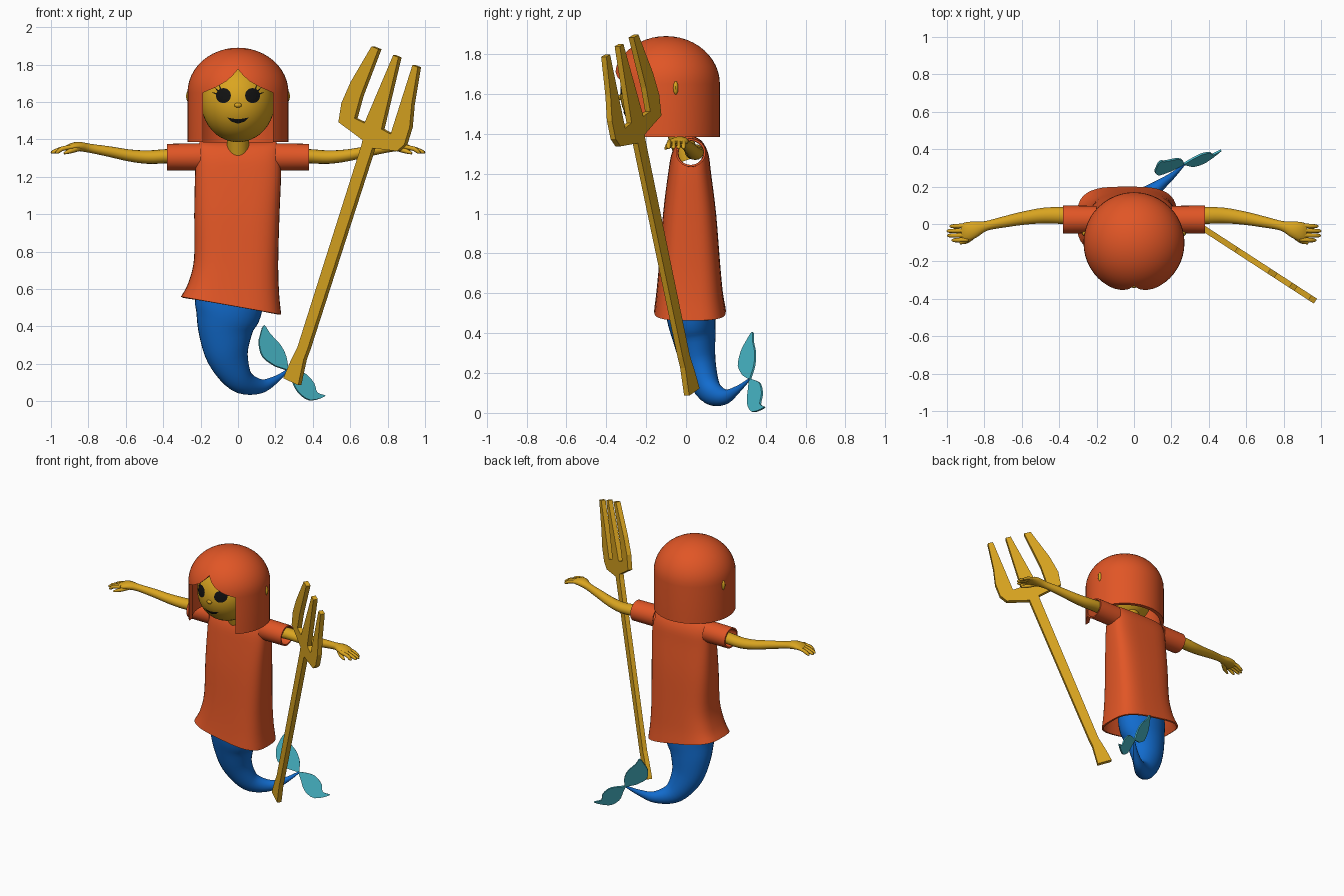
import bpy, bmesh, math
from mathutils import Vector

if "Cube" in bpy.data.objects:
    bpy.data.objects.remove(bpy.data.objects["Cube"])


def material(name, rgb):
    m = bpy.data.materials.new(name)
    m.diffuse_color = (*rgb, 1)
    m.use_nodes = True
    m.node_tree.nodes["Principled BSDF"].inputs["Base Color"].default_value = m.diffuse_color
    return m


RED = material("orange red", (0.75, 0.092, 0.019))
GOLD = material("golden", (0.70, 0.376, 0.0144))
BLUE = material("tail blue", (0.006, 0.15, 0.62))
TEAL = material("fin teal", (0.065, 0.48, 0.58))
BLACK = material("black", (0.006, 0.006, 0.006))


def make(name, verts, faces, mat, fix=True):
    me = bpy.data.meshes.new(name)
    me.from_pydata([tuple(v) for v in verts], [], faces)
    if fix:
        bm = bmesh.new()
        bm.from_mesh(me)
        bmesh.ops.remove_doubles(bm, verts=bm.verts, dist=1e-5)
        bmesh.ops.recalc_face_normals(bm, faces=bm.faces)
        bm.to_mesh(me)
        bm.free()
    me.materials.append(mat)
    ob = bpy.data.objects.new(name, me)
    bpy.context.collection.objects.link(ob)
    return ob


def activate(ob):
    bpy.ops.object.select_all(action='DESELECT')
    ob.select_set(True)
    bpy.context.view_layer.objects.active = ob


def smooth(ob, deg=40):
    activate(ob)
    bpy.ops.object.shade_smooth_by_angle(angle=math.radians(deg))


def thicken(ob, t):
    mod = ob.modifiers.new("shell", 'SOLIDIFY')
    mod.thickness, mod.offset = t, -1
    activate(ob)
    bpy.ops.object.modifier_apply(modifier="shell")


def cut(ob, cutter):
    mod = ob.modifiers.new("cut", 'BOOLEAN')
    mod.operation, mod.object, mod.solver = 'DIFFERENCE', cutter, 'EXACT'
    activate(ob)
    bpy.ops.object.modifier_apply(modifier="cut")
    bpy.data.objects.remove(cutter)


def spline(rows, steps=4):
    """Catmull-Rom interpolation of rows of numbers."""
    out = []
    for i in range(len(rows) - 1):
        p0, p1, p2 = rows[max(i - 1, 0)], rows[i], rows[i + 1]
        p3 = rows[min(i + 2, len(rows) - 1)]
        for s in range(steps):
            t = s / steps
            out.append([0.5 * (2 * b + (c - a) * t + (2 * a - 5 * b + 4 * c - d) * t * t
                               + (3 * b - a - 3 * c + d) * t ** 3)
                        for a, b, c, d in zip(p0, p1, p2, p3)])
    return out + [list(rows[-1])]


def loft(name, rings, mat, start=True, end=True):
    n = len(rings[0])
    faces = [(k * n + i, k * n + (i + 1) % n, (k + 1) * n + (i + 1) % n, (k + 1) * n + i)
             for k in range(len(rings) - 1) for i in range(n)]
    if start:
        faces.append(tuple(range(n)))
    if end:
        faces.append(tuple((len(rings) - 1) * n + i for i in range(n)))
    return make(name, [v for r in rings for v in r], faces, mat)


def tube(name, rows, mat, ref, n=16, caps=True, steps=4):
    """Rows are x, y, z, side radius, up radius."""
    rows = spline(rows, steps)
    rings = []
    for k, (x, y, z, a, b) in enumerate(rows):
        t = Vector(rows[min(k + 1, len(rows) - 1)][:3]) - Vector(rows[max(k - 1, 0)][:3])
        t.normalize()
        side = t.cross(Vector(ref)).normalized()
        up = side.cross(t)
        rings.append([Vector((x, y, z)) + side * a * math.cos(q) + up * b * math.sin(q)
                      for q in (2 * math.pi * i / n for i in range(n))])
    return loft(name, rings, mat, caps, caps)


def prism(name, pts, mat, to3d, offset):
    """Extrude a flat outline by plus and minus an offset vector."""
    o = Vector(offset)
    return loft(name, [[Vector(to3d(*p)) + o * s for p in pts] for s in (-1, 1)], mat)


def ball(name, c, r, mat, seg=32):
    bm = bmesh.new()
    bmesh.ops.create_uvsphere(bm, u_segments=seg, v_segments=seg // 2, radius=1)
    for v in bm.verts:
        v.co = Vector([c[i] + r[i] * v.co[i] for i in range(3)])
    me = bpy.data.meshes.new(name)
    bm.to_mesh(me)
    bm.free()
    me.materials.append(mat)
    ob = bpy.data.objects.new(name, me)
    bpy.context.collection.objects.link(ob)
    smooth(ob)
    return ob


# Head, ears, nose and neck
HC, HR = (0, -0.115, 1.6), (0.197, 0.215, 0.215)
ball("head", HC, HR, GOLD, 40)
for s in (-1, 1):
    ball("ear", (s * 0.258, -0.052, 1.63), (0.02, 0.014, 0.036), GOLD, 12)
ball("nose", (0, -0.33, 1.583), (0.02, 0.012, 0.013), GOLD, 12)
smooth(tube("neck", [(0, 0.01, 1.27, 0.06, 0.06), (0, -0.05, 1.45, 0.06, 0.06)], GOLD, (0, 1, 0), 20))


# Painted face details laid on the head surface
def on_face(x, z, off=0.005):
    d = 1 - (x / HR[0]) ** 2 - ((z - HC[2]) / HR[2]) ** 2
    return (x, HC[1] - HR[1] * math.sqrt(max(d, 0.01)) - off, z)


def face_plate(name, pts, mid):
    n = len(pts)
    verts = [on_face(*mid)]
    verts += [on_face((x + mid[0]) / 2, (z + mid[1]) / 2) for x, z in pts]
    verts += [on_face(x, z) for x, z in pts]
    faces = []
    for i in range(n):
        j = (i + 1) % n
        faces += [(0, 1 + i, 1 + j), (1 + i, 1 + n + i, 1 + n + j, 1 + j)]
    make(name, verts, faces, BLACK, fix=False)


for s in (-1, 1):
    ex, ez = s * 0.078, 1.634
    face_plate("eye", [(ex + 0.04 * math.cos(a), ez + 0.04 * math.sin(a))
                       for a in (2 * math.pi * i / 24 for i in range(24))], (ex, ez))
    for deg in (15, 42, 68):
        a = math.radians(deg)
        pts = [(ex + s * r * math.cos(a + w), ez + r * math.sin(a + w))
               for r, w in ((0.036, -0.13), (0.068, 0), (0.036, 0.13))]
        pts = pts[::s]
        face_plate("eyelash", pts, (sum(p[0] for p in pts) / 3, sum(p[1] for p in pts) / 3))
face_plate("mouth", [(-0.06, 1.518), (-0.035, 1.495), (0, 1.484), (0.035, 1.495), (0.06, 1.518),
                     (0.03, 1.511), (0, 1.508), (-0.03, 1.511)], (0, 1.498))

# Hair: hollow dome with a parted opening at the front
quarter = [math.pi / 2 * i / 12 for i in range(13)]
profile = [(0.27, 1.385)] + [(0.27 * math.cos(a), 1.65 + 0.24 * math.sin(a)) for a in quarter]
profile += [(0.243 * math.cos(a), 1.65 + 0.213 * math.sin(a)) for a in reversed(quarter)]
profile += [(0.243, 1.385), (0.27, 1.385)]
hair = loft("hair", [[(r * math.cos(q), -0.1 + r * math.sin(q), z)
                      for q in (2 * math.pi * i / 48 for i in range(48))]
                     for r, z in profile], RED, False, False)
half = [(0.187, 1.3), (0.187, 1.65), (0.12, 1.678), (0.06, 1.712), (0.025, 1.745)]
opening = half + [(0, 1.775)] + [(-x, z) for x, z in reversed(half)]
cut(hair, prism("hair_cutter", opening, RED, lambda x, z: (x, -0.35, z), (0, 0.25, 0)))
smooth(hair)

# Dress body: rows are centre x, centre y, z, half width, half depth, hem slope
rows = [(-0.037, 0.02, 0.505, 0.268, 0.18, -0.178), (-0.023, 0.018, 0.6, 0.243, 0.167, -0.12),
        (-0.01, 0.018, 0.75, 0.225, 0.153, -0.05), (-0.006, 0.018, 1.0, 0.228, 0.133, 0),
        (0, 0.018, 1.2, 0.23, 0.108, 0), (0, 0.02, 1.3, 0.226, 0.092, 0),
        (0, 0.02, 1.36, 0.218, 0.062, 0), (0, 0.02, 1.385, 0.205, 0.025, 0)]


def power(v, e):
    return math.copysign(abs(v) ** e, v)


rings = []
for cx, cy, z, rx, ry, sl in spline(rows):
    ring = []
    for i in range(40):
        q = 2 * math.pi * i / 40
        x = cx + rx * power(math.cos(q), 0.62)
        ring.append((x, cy + ry * power(math.sin(q), 0.62), z + sl * x))
    rings.append(ring)
dress = loft("dress", rings, RED, False, True)
thicken(dress, 0.012)
cut(dress, tube("armhole_cutter", [(-0.6, 0.024, 1.303, 0.061, 0.061), (0.6, 0.024, 1.303, 0.061, 0.061)],
                RED, (0, 0, 1), 24, True, 1))
smooth(dress)

for s in (-1, 1):
    # Sleeves
    sleeve = tube("sleeve", [(s * 0.2, 0.024, 1.306, 0.073, 0.073), (s * 0.38, 0.024, 1.305, 0.075, 0.071)],
                  RED, (0, 0, 1), 28, False)
    thicken(sleeve, 0.01 if s else 0)
    smooth(sleeve)
    # Arm running into the palm
    arm = [(0.3, 0.035, 1.31, 0.042, 0.038), (0.38, 0.045, 1.31, 0.045, 0.038),
           (0.48, 0.045, 1.305, 0.042, 0.036), (0.58, 0.033, 1.314, 0.036, 0.032),
           (0.69, 0.012, 1.335, 0.03, 0.028), (0.79, -0.01, 1.352, 0.026, 0.024),
           (0.85, -0.028, 1.362, 0.043, 0.025), (0.89, -0.04, 1.36, 0.05, 0.02),
           (0.92, -0.045, 1.352, 0.044, 0.012)]
    smooth(tube("arm", [(s * r[0], *r[1:]) for r in arm], GOLD, (0, 0, 1)), 60)
    # Fingers and thumb
    for i, tip in enumerate((0.985, 1.0, 0.998, 0.975)):
        y = -0.008 - 0.025 * i
        f = [(0.885, y, 1.36, 0.012, 0.012), (0.94, y - 0.003, 1.35, 0.012, 0.012),
             (tip - 0.012, y - 0.004, 1.333, 0.01, 0.01), (tip, y - 0.004, 1.328, 0.004, 0.004)]
        smooth(tube("finger", [(s * r[0], *r[1:]) for r in f], GOLD, (0, 0, 1), 8, True, 2), 60)
    t = [(0.84, -0.045, 1.355, 0.015, 0.015), (0.89, -0.088, 1.34, 0.014, 0.014),
         (0.93, -0.103, 1.325, 0.006, 0.006)]
    smooth(tube("thumb", [(s * r[0], *r[1:]) for r in t], GOLD, (0, 0, 1), 8, True, 3), 60)

# Curled fish tail
tail = [(-0.045, 0.02, 0.66, 0.185, 0.125), (-0.05, 0.025, 0.5, 0.18, 0.125),
        (-0.067, 0.04, 0.38, 0.147, 0.108), (-0.055, 0.065, 0.24, 0.112, 0.086),
        (0.012, 0.115, 0.115, 0.073, 0.062), (0.115, 0.19, 0.08, 0.04, 0.036),
        (0.2, 0.255, 0.115, 0.02, 0.018), (0.268, 0.318, 0.168, 0.006, 0.006)]
smooth(tube("tail", tail, BLUE, (0, 1, 0), 28, True, 5), 60)

# Two leaf-shaped tail fins lying in one slanted plane
upper = [(0.267, 0.165), (0.257, 0.235), (0.225, 0.30), (0.17, 0.36), (0.138, 0.405),
         (0.118, 0.35), (0.112, 0.305), (0.134, 0.235), (0.2, 0.187)]
lower = [(0.26, 0.17), (0.31, 0.163), (0.36, 0.145), (0.405, 0.095), (0.422, 0.045),
         (0.466, 0.027), (0.385, 0.005), (0.32, 0.05), (0.285, 0.12)]
for name, pts in (("upper_fin", upper), ("lower_fin", lower)):
    pts = [tuple(p) for p in spline(pts, 3)]
    prism(name, pts, TEAL, lambda x, z: (x, 0.32 + 0.646 * (x - 0.262) + 0.402 * (z - 0.17), z),
          (0.0026, -0.004, 0.0016))

# Trident, one flat outline in a turned upright plane
outline = [(0.25, 0.123), (0.33, 0.086), (0.36, 0.225), (0.38, 0.278), (0.727, 1.353), (0.86, 1.337),
           (0.898, 1.374), (0.926, 1.465), (0.937, 1.588), (0.97, 1.786), (0.941, 1.797),
           (0.824, 1.428), (0.775, 1.455), (0.866, 1.838), (0.838, 1.85), (0.684, 1.487),
           (0.631, 1.513), (0.663, 1.631), (0.759, 1.882), (0.722, 1.897), (0.61, 1.706),
           (0.561, 1.594), (0.545, 1.492), (0.61, 1.444), (0.674, 1.396), (0.668, 1.369),
           (0.326, 0.289), (0.289, 0.214)]
prism("trident", outline, GOLD, lambda x, z: (x, 0.218 - 0.65 * x, z), (0.0085, 0.013, 0))
